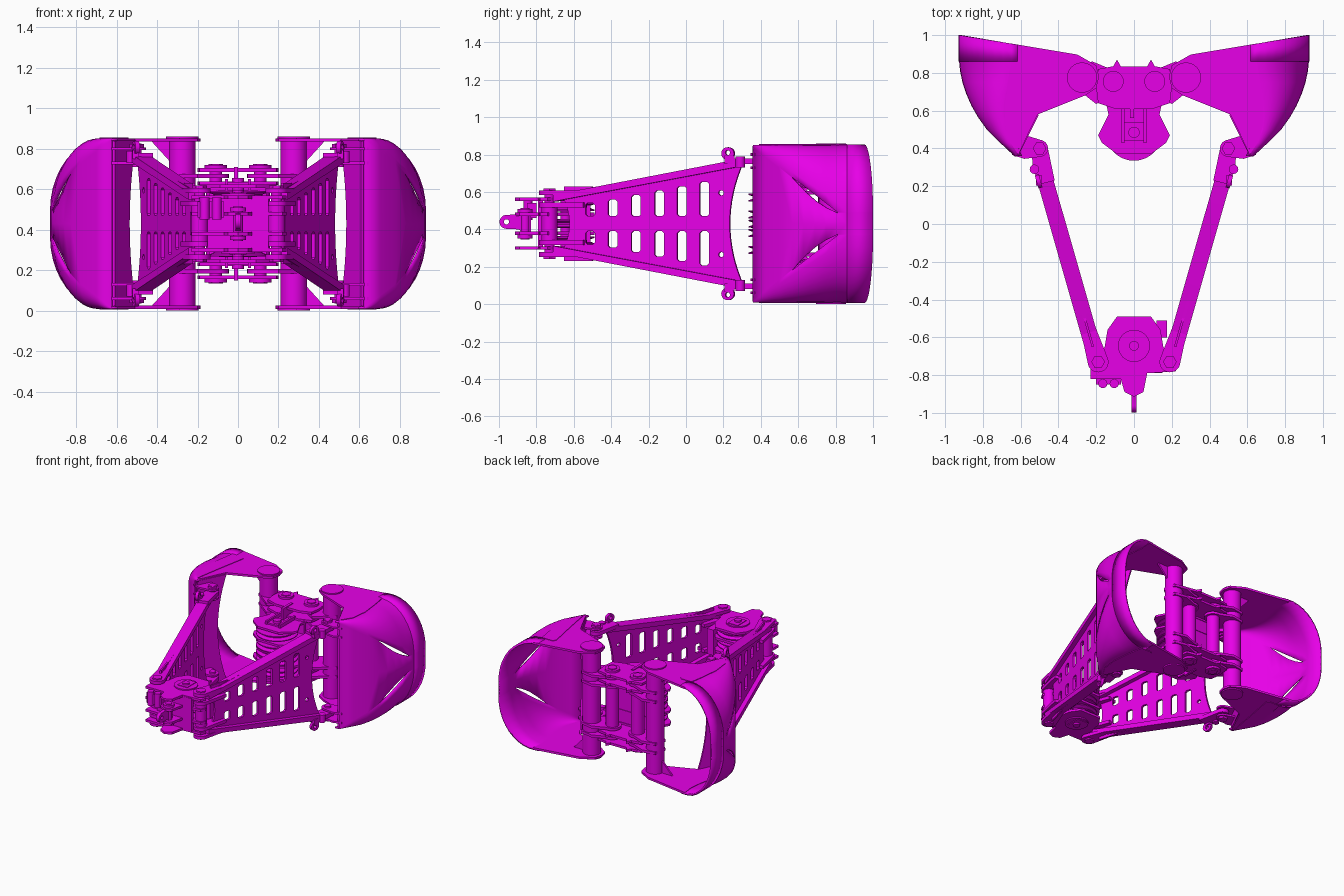
import bpy, bmesh
from math import sin, cos, pi
from mathutils import Matrix, Vector

if "Cube" in bpy.data.objects:
    bpy.data.objects.remove(bpy.data.objects["Cube"])

ZC = 0.43                       # mid plane; parts are built around z = 0 and lifted
mat = bpy.data.materials.new("magenta")
mat.diffuse_color = (0.8, 0.0, 0.8, 1)
mat.use_nodes = True
mat.node_tree.nodes["Principled BSDF"].inputs["Base Color"].default_value = mat.diffuse_color

def finish(name, bm, mir="", thick=0):
    bmesh.ops.recalc_face_normals(bm, faces=bm.faces)
    me = bpy.data.meshes.new(name)
    bm.to_mesh(me)
    bm.free()
    me.materials.append(mat)
    ob = bpy.data.objects.new(name, me)
    bpy.context.collection.objects.link(ob)
    ob.location.z = ZC
    if mir:
        m = ob.modifiers.new("mirror", 'MIRROR')
        m.use_axis = ('x' in mir, False, 'z' in mir)
    if thick:
        s = ob.modifiers.new("solid", 'SOLIDIFY')
        s.thickness, s.offset = thick, 0
    return ob

def circ(x, y, r, n=24, a0=0, a1=2 * pi):
    full = abs(a1 - a0 - 2 * pi) < 1e-6
    return [(x + r * cos(a0 + (a1 - a0) * i / (n if full else n - 1)),
             y + r * sin(a0 + (a1 - a0) * i / (n if full else n - 1))) for i in range(n)]

def plate(name, loops, z, t, mir="", M=None):
    """Flat plate from closed 2D loops; inner loops become holes."""
    cu = bpy.data.curves.new(name, 'CURVE')
    cu.dimensions, cu.fill_mode, cu.extrude = '2D', 'BOTH', t / 2
    for lp in loops:
        sp = cu.splines.new('POLY')
        sp.points.add(len(lp) - 1)
        for p, c in zip(sp.points, lp):
            p.co = (c[0], c[1], 0, 1)
        sp.use_cyclic_u = True
    tmp = bpy.data.objects.new("tmp", cu)
    me = bpy.data.meshes.new_from_object(tmp)
    bm = bmesh.new()
    bm.from_mesh(me)
    bpy.data.objects.remove(tmp)
    bpy.data.curves.remove(cu)
    bpy.data.meshes.remove(me)
    bmesh.ops.remove_doubles(bm, verts=bm.verts, dist=1e-5)
    bm.transform((M or Matrix()) @ Matrix.Translation((0, 0, z)))
    return finish(name, bm, mir)

def lathe(name, prof, x, y, mir="", n=24):
    """Turned part about a vertical axis; prof is (radius, z) pairs."""
    bm = bmesh.new()
    rings = [[bm.verts.new((px, py, z)) for px, py in circ(x, y, r, n)] for r, z in prof]
    for a, b in zip(rings, rings[1:]):
        for i in range(n):
            j = (i + 1) % n
            bm.faces.new((a[i], a[j], b[j], b[i]))
    bm.faces.new(rings[0])
    bm.faces.new(rings[-1])
    return finish(name, bm, mir)

def cyl(name, x, y, r, z0, z1, mir="", n=24):
    return lathe(name, [(r, z0), (r, z1)], x, y, mir, n)

def box(name, x0, x1, y0, y1, z0, z1, mir=""):
    return plate(name, [[(x0, y0), (x1, y0), (x1, y1), (x0, y1)]], (z0 + z1) / 2, z1 - z0, mir)

def sheave(name, x, y, r, z):
    return lathe(name, [(r * .5, z - .024), (r, z - .021), (r, z - .014), (r * .8, z - .004),
                        (r * .8, z + .004), (r, z + .014), (r, z + .021), (r * .5, z + .024)], x, y, n=32)

# bucket shells: sharp corners at the back growing into a rounded mouth
BACK = [(.36, .625), (.43, .70), (.5, .772), (.57, .822), (.63, .856), (.69, .882),
        (.75, .902), (.81, .915), (.86, .92), (1, .92)]

def shell(name, rows, thick, grow=0):
    bm = bmesh.new()
    grid = []
    for y, xb in rows:
        f = min(1, (y - .36) / .45)
        rx, rz, H = .27 * f + .003, .35 * f + .003, .415 + grow
        pts = [(xb - rx - .03, H)]
        for i in range(11):
            a = pi / 2 * i / 10
            pts.append((xb + grow - rx + rx * sin(a), H - rz + rz * cos(a)))
        d = .004 + (.026 * sin(pi * (y - .57) / .24) if .57 < y < .81 else 0)
        pts += [(xb + grow, H - rz - d), (xb + grow, 0)]
        grid.append([bm.verts.new((x, y if y < 1 else 1 - (.92 + grow - x) * .167, z)) for x, z in pts])
    for k, (a, b) in enumerate(zip(grid, grid[1:])):
        for i in range(len(a) - 1):
            slit = i == 11 and .565 < rows[k][0] < .8
            if not slit:
                bm.faces.new((a[i], a[i + 1], b[i + 1], b[i]))
    return finish(name, bm, "xz", thick)

shell("bucket_shell", BACK, .012)
shell("bucket_lip", BACK[-2:], .014, .002)

# bucket side plates, inner flange, cross pipe
side = [(.66, .957), (.30, .897), (.20, .84), (.185, .78), (.20, .72), (.26, .68), (.51, .58),
        (.545, .51), (.612, .365), (.66, .44), (.685, .53), (.685, .64), (.66, .78), (.65, .86)]
plate("bucket_side", [side], .413, .016, "xz")
wear = [(.54, .84), (.56, .86), (.65, .86), (.67, .74), (.685, .6), (.67, .47), (.62, .39), (.585, .6)]
plate("bucket_side_wear_plate", [wear], .418, .014, "xz")
u = Vector((-.105, .21, 0)).normalized()
MF = Matrix(((u.x, 0, u.y, .615), (u.y, 0, -u.x, .37), (0, 1, 0, 0), (0, 0, 0, 1)))
edge = [(.165 + .07 * (i / 8) ** 2, .41 * i / 8) for i in range(-8, 9)]
plate("bucket_inner_flange", [[(0, -.41)] + edge + [(0, .41)]], 0, .014, "x", MF)
lathe("bucket_pipe", [(.08, -.43), (.08, -.41), (.065, -.41), (.065, .41), (.08, .41), (.08, .43)],
      .275, .775, "x", 32)

# hinge between bucket and arm
lug = circ(.50, .40, .045, 12, pi * .6, pi * 1.5) + [(.58, .345), (.645, .365), (.64, .42), (.575, .47)]
for z in (.30, .37):
    plate("bucket_hinge_lug", [lug], z, .014, "xz")
cyl("hinge_pin", .50, .40, .024, .28, .395, "xz", 16)
cyl("hinge_pin_nut", .50, .40, .036, .377, .393, "xz", 6)

# arms: slotted web, slanted rails, end lugs (drawn in y-z, sheared along the arm)
w = Vector((1, -.286, 0)).normalized()
MA = Matrix(((.286, 0, w.x, .404), (1, 0, w.y, 0), (0, 1, 0, 0), (0, 0, 0, 1)))
def half(y):
    return .165 + (y + .64) * .193
arc = [(.235 + .075 * (i / 8) ** 2, .335 * i / 8) for i in range(-8, 9)]
start = [(-.62 - .05 * (i / 4) ** 2, .165 * i / 4) for i in range(4, -5, -1)]
loops = [start + arc]
for y in (-.51, -.39, -.265, -.14, -.02, .10):
    top = half(y) - .085 if y > -.45 else .11
    for s in (1, -1):
        loops.append([(y + a, s * z) for a, z in ((-.025, .05), (-.015, .04), (.015, .04), (.025, .05),
                     (.025, top - .01), (.015, top), (-.015, top), (-.025, top - .01))])
loops += [circ(.19, s * .165, .014, 12) for s in (1, -1)]
plate("arm_web", loops, 0, .018, "x", MA)
rail = [(-.70, half(-.70) - .035), (.30, half(.30) - .04), (.30, half(.30) - .005), (.24, half(.24)), (-.70, half(-.70))]
plate("arm_rail", [rail], 0, .085, "xz", MA)
plate("arm_lifting_lug", [circ(.235, .375, .034, 20), circ(.235, .38, .013, 12)], .035, .022, "xz", MA)
box("arm_lifting_lug_foot", .49, .52, .205, .26, .32, .365, "xz")
plate("arm_hinge_ear", [circ(.50, .40, .045, 12, -.4, pi * .85) + [(.42, .23), (.50, .21), (.535, .29)]],
      .335, .03, "xz")
cyl("arm_side_pin", .527, .29, .025, .30, .36, "xz", 16)
plate("arm_rail_gusset", [[(-.65, .17), (-.50, .17), (-.50, .20), (-.65, .20)]], 0, .012, "xz", MA)
knuckle = circ(.19, -.73, .055, 16, pi * .9, pi * 1.9) + [(.285, -.55), (.21, -.53)]
for z in (.10, .165):
    plate("arm_knuckle", [knuckle], z, .025, "xz")

# arm head with its pins and sheaves
cyl("head_pin", .19, -.73, .026, -.18, .18, "x", 16)
cyl("head_pin_nut", .19, -.73, .036, .172, .188, "xz", 6)
cyl("head_pin_sleeve", .19, -.73, .042, -.09, .09, "x")
head = [(-.23, -.82), (-.23, -.76), (-.155, -.65), (-.14, -.56), (-.09, -.49), (.09, -.49), (.14, -.56),
        (.155, -.65), (.24, -.74), (.22, -.78), (.07, -.79), (.05, -.89), (0, -.915), (-.05, -.89), (-.07, -.82)]
for z in (.05, .13):
    plate("head_plate", [head], z, .018, "z")
for z in (-.09, 0, .09):
    sheave("head_sheave", 0, -.63, .14, z)
cyl("head_sheave_disc", 0, -.645, .085, .135, .148, "z")
cyl("head_sheave_pin", 0, -.645, .026, -.165, .165, "", 16)
box("head_sheave_keeper", -.042, .042, -.69, -.58, .147, .153, "z")
box("head_rear_web", -.15, .15, -.79, -.765, -.13, .13)
box("head_stop_block", .12, .175, -.60, -.51, -.10, .10)
box("rope_guide_body", -.20, -.07, -.85, -.80, .03, .11)
cyl("rope_guide_roller", -.105, -.845, .024, .02, .13, "", 16)
cyl("rope_guide_roller", -.165, -.845, .024, .02, .13, "", 16)

# pulling eye at the very front
cyl("eye_pin", 0, -.86, .024, -.085, .085, "", 16)
cyl("eye_pin_head", 0, -.86, .04, .06, .08, "z")
MX = Matrix(((0, 0, 1, 0), (1, 0, 0, 0), (0, 1, 0, 0), (0, 0, 0, 1)))
eye = circ(-.96, .01, .037, 20, pi * .5, pi * 1.5) + [(-.90, -.03), (-.83, -.055), (-.83, .075), (-.90, .05)]
plate("eye_link", [eye, circ(-.96, .01, .014, 14)], 0, .026, "", MX)

# centre block joining the two buckets
ear = circ(.11, .755, .065, 14, pi * .45, pi * 1.5) + [(.20, .635), (.27, .69), (.34, .74), (.32, .84), (.22, .86)]
for z in (.165, .235):
    plate("bucket_ear", [ear], z, .02, "xz")
block = [(-.19, .64), (-.10, .61), (.10, .61), (.19, .64), (.20, .72), (.19, .82), (.11, .835), (.09, .87),
         (.07, .835), (-.07, .835), (-.09, .87), (-.11, .835), (-.19, .82), (-.20, .72)]
for z in (.20, .265):
    plate("centre_plate", [block], z, .018, "z")
lathe("centre_hinge_pin", [(.055, -.29), (.055, -.27), (.03, -.27), (.03, .27), (.055, .27), (.055, .29)],
      .11, .755, "x")
cyl("centre_hinge_nut", .11, .755, .036, .286, .296, "xz", 6)
cyl("centre_hinge_sleeve", .11, .755, .048, -.16, .16, "x")
box("centre_web", -.14, .14, .62, .645, -.20, .20)
dome = [(-.15, .65), (-.135, .58), (-.19, .47), (-.17, .43), (-.09, .37), (.09, .37), (.17, .43), (.19, .47),
        (.135, .58), (.15, .65)]
for z in (.085, .185):
    plate("sheave_housing_plate", [dome], z, .016, "z")
box("housing_rib", -.065, -.05, .43, .62, .085, .22, "xz")
for z in (-.14, -.05, .0, .05, .14):
    sheave("centre_sheave", 0, .485, .15, z)
cyl("centre_sheave_pin", 0, .485, .03, -.225, .225, "", 16)
box("centre_sheave_keeper", -.055, .055, .44, .54, .192, .205, "z")
box("centre_top_rib", -.02, .0, .56, .68, .19, .28, "z")

# gussets stiffening each pipe against the bucket sides
MG = Matrix(((1, 0, 0, 0), (0, 0, 1, .775), (0, 1, 0, 0), (0, 0, 0, 1)))
plate("pipe_gusset", [[(.33, .41), (.33, .30), (.43, .41)]], 0, .014, "xz", MG)

# smooth the turned and curved surfaces, keep edges crisp
bpy.ops.object.select_all(action='SELECT')
bpy.context.view_layer.objects.active = bpy.context.selected_objects[0]
bpy.ops.object.shade_smooth_by_angle(angle=.6)
